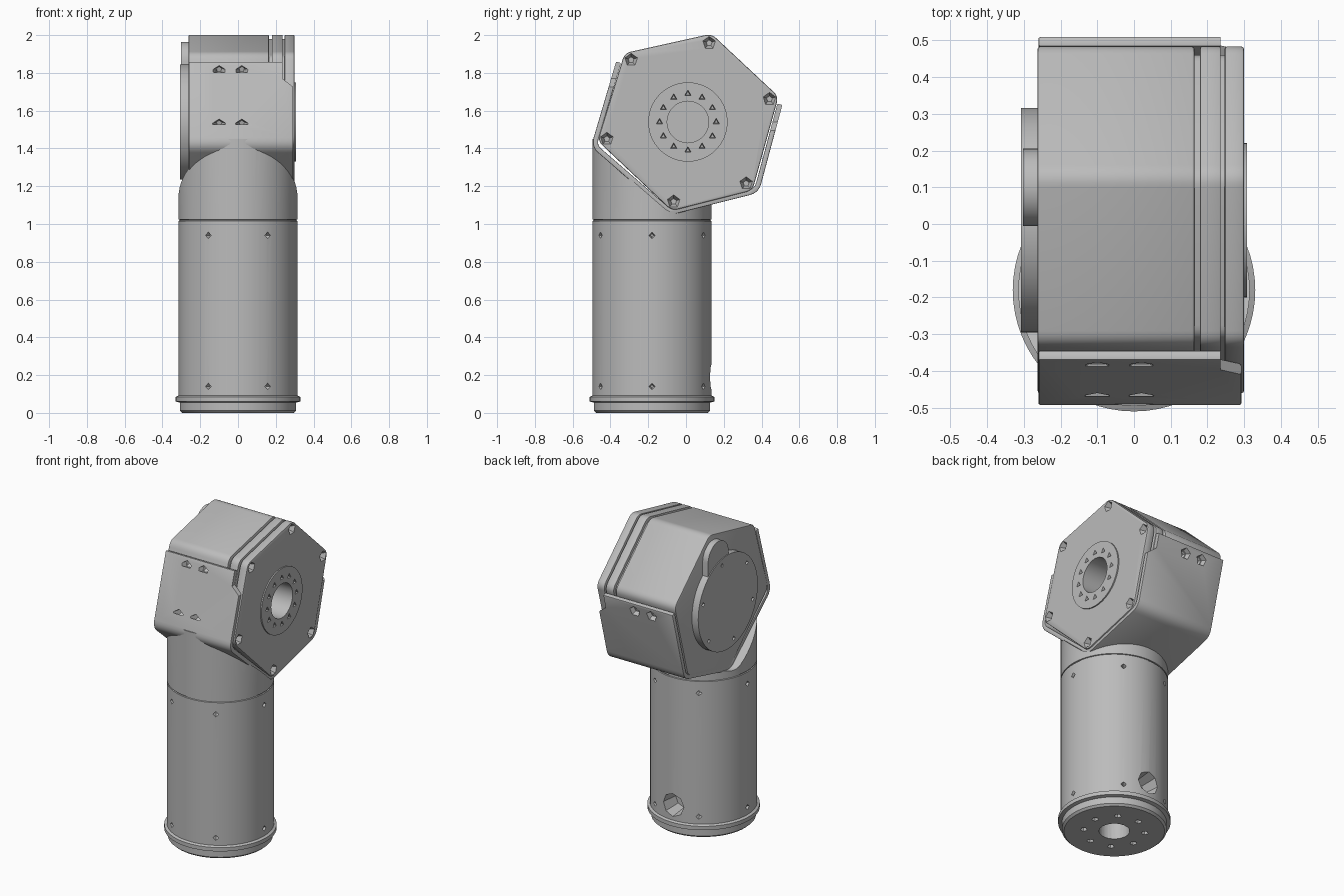
import bpy
import bmesh
from math import cos, sin, pi, radians
from mathutils import Vector, Matrix

if "Cube" in bpy.data.objects:
    bpy.data.objects.remove(bpy.data.objects["Cube"], do_unlink=True)

grey = bpy.data.materials.new("machined_grey")
grey.use_nodes = True
COLOR = (0.5, 0.5, 0.5, 1)
grey.diffuse_color = COLOR
grey.node_tree.nodes["Principled BSDF"].inputs["Base Color"].default_value = COLOR

HUB_Y, HUB_Z = 0.01, 1.54
TUBE_Y = -0.18


def make_object(name, bm):
    bmesh.ops.recalc_face_normals(bm, faces=bm.faces)
    mesh = bpy.data.meshes.new(name)
    bm.to_mesh(mesh)
    bm.free()
    mesh.materials.append(grey)
    obj = bpy.data.objects.new(name, mesh)
    bpy.context.scene.collection.objects.link(obj)
    return obj


def prism(name, outline, x0, x1):
    """Extrude a (y, z) outline along x."""
    bm = bmesh.new()
    face = bm.faces.new([bm.verts.new((x0, y, z)) for y, z in outline])
    new = bmesh.ops.extrude_face_region(bm, geom=[face])["geom"]
    verts = [v for v in new if isinstance(v, bmesh.types.BMVert)]
    bmesh.ops.translate(bm, verts=verts, vec=(x1 - x0, 0, 0))
    return make_object(name, bm)


def round_corners(points, radius, closed=True, steps=5):
    """Replace the corners of a polyline by short curves."""
    pts = [Vector(p) for p in points]
    out = []
    for i, p in enumerate(pts):
        if not closed and i in (0, len(pts) - 1):
            out.append(p)
            continue
        a = p + (pts[i - 1] - p).normalized() * radius
        b = p + (pts[(i + 1) % len(pts)] - p).normalized() * radius
        for k in range(steps + 1):
            t = k / steps
            out.append(a * (1 - t) ** 2 + p * 2 * t * (1 - t) + b * t * t)
    return out


def circle(cy, cz, r, n=64, start=0.0, end=2 * pi):
    full = end - start >= 2 * pi
    return [Vector((cy + r * cos(start + (end - start) * k / (n if full else n - 1)),
                    cz + r * sin(start + (end - start) * k / (n if full else n - 1))))
            for k in range(n)]


def add_cone(bm, at, direction, r_out, r_in, depth, sides):
    """Add a cutter sunk to the given depth against direction."""
    d = Vector(direction).normalized()
    over = 0.004
    rot = d.to_track_quat("Z", "Y").to_matrix().to_4x4()
    mid = Vector(at) + d * (over - depth) / 2
    bmesh.ops.create_cone(bm, cap_ends=True, segments=sides, radius1=r_in, radius2=r_out,
                          depth=depth + over, matrix=Matrix.Translation(mid) @ rot)


def finish(obj, cutters=(), bevel=0):
    """Bevel, cut and shade a part, with the modifiers applied."""
    if bevel:
        mod = obj.modifiers.new("bevel", "BEVEL")
        mod.width, mod.segments = bevel, 2
        mod.limit_method, mod.angle_limit = "ANGLE", radians(50)
    for cutter in cutters:
        mod = obj.modifiers.new("cut", "BOOLEAN")
        mod.operation, mod.solver, mod.object = "DIFFERENCE", "EXACT", cutter
    bpy.context.view_layer.update()
    graph = bpy.context.evaluated_depsgraph_get()
    mesh = bpy.data.meshes.new_from_object(obj.evaluated_get(graph))
    obj.modifiers.clear()
    obj.data = mesh
    for poly in mesh.polygons:
        poly.use_smooth = True
    mesh.set_sharp_from_angle(angle=radians(25))


# Outlines of the six-sided head and its wrap-around cover
hexagon = [(0.135, 2.007), (0.49, 1.675), (0.352, 1.178),
           (-0.075, 1.07), (-0.468, 1.44), (-0.325, 1.905)]
head_outline = round_corners(hexagon, 0.035)
cover_path = round_corners([(-0.37, 1.86), (-0.503, 1.41), (-0.085, 1.047),
                            (0.385, 1.165), (0.51, 1.63)], 0.05, closed=False)


def inset(path, amount):
    out = []
    for i, p in enumerate(path):
        t = (path[min(i + 1, len(path) - 1)] - path[max(i - 1, 0)]).normalized()
        out.append(p + Vector((-t.y, t.x)) * amount)
    return out


# Cutter for every screw pit
pits = bmesh.new()
for k in range(6):
    d = Vector((cos(k * pi / 3), sin(k * pi / 3), 0))
    for z in (0.14, 0.94):
        add_cone(pits, d * 0.313 + Vector((0, TUBE_Y, z)), d, 0.018, 0.008, 0.03, 4)
hex_mid = sum((Vector(p) for p in hexagon), Vector((0, 0))) / 6
for p in hexagon:
    q = Vector(p) + (hex_mid - Vector(p)).normalized() * 0.05
    add_cone(pits, (0.3, q.x, q.y), (1, 0, 0), 0.037, 0.016, 0.035, 5)
for k in range(12):
    a = k * pi / 6
    add_cone(pits, (0.308, HUB_Y + 0.15 * cos(a), HUB_Z + 0.15 * sin(a)),
             (1, 0, 0), 0.02, 0.012, 0.04, 3)
for k in range(6):
    a = k * pi / 3 + 0.3
    add_cone(pits, (-0.308, HUB_Y + 0.265 * cos(a), HUB_Z + 0.265 * sin(a)),
             (-1, 0, 0), 0.015, 0.008, 0.025, 4)
for k in range(8):
    a = k * pi / 4 + 0.2
    add_cone(pits, (0.18 * cos(a), TUBE_Y + 0.18 * sin(a), 0), (0, 0, -1), 0.022, 0.012, 0.04, 5)
for start, end in ((cover_path[0], cover_path[3]), (cover_path[-1], cover_path[-4])):
    along = (end - start).normalized()
    side = -1 if start.x < 0 else 1
    for dist in (0.055, 0.35):
        p = start + along * dist
        normal = (0, side * abs(along.y), -abs(along.x))
        for x in (-0.1, 0.02):
            add_cone(pits, (x, p.x, p.y), normal, 0.038, 0.015, 0.045, 5)
pit_cutter = make_object("pit_cutter", pits)

# Cutter for the hub bore, base bore and cable port
bores = bmesh.new()
add_cone(bores, (0.32, HUB_Y, HUB_Z), (1, 0, 0), 0.11, 0.11, 0.42, 32)
add_cone(bores, (0, TUBE_Y, 0), (0, 0, -1), 0.09, 0.09, 0.2, 24)
add_cone(bores, (0, TUBE_Y + 0.32, 0.19), (0, 1, 0), 0.075, 0.06, 0.12, 8)
bore_cutter = make_object("bore_cutter", bores)

# Cutters that notch the cover arms and clear the tube from the head
notches = bmesh.new()
for y, z in ((-0.45, 1.86), (0.45, 1.63)):
    profile = [(0.235, z - 0.09), (0.3, z - 0.14), (0.4, z - 0.14), (0.4, z + 0.1), (0.235, z + 0.1)]
    face = notches.faces.new([notches.verts.new((x, y - 0.15, h)) for x, h in profile])
    new = bmesh.ops.extrude_face_region(notches, geom=[face])["geom"]
    bmesh.ops.translate(notches, vec=(0, 0.3, 0),
                        verts=[v for v in new if isinstance(v, bmesh.types.BMVert)])
notch_cutter = make_object("notch_cutter", notches)
head_cutter = prism("head_cutter", inset(cover_path, 0.008) + [Vector((0, 2.2))], -0.5, 0.5)

# Tube with base flange and seam
profile = [(0, 0), (0.295, 0), (0.308, 0.012), (0.308, 0.055), (0.33, 0.06), (0.33, 0.085),
           (0.315, 0.092), (0.315, 1.016), (0.309, 1.018), (0.309, 1.022), (0.315, 1.024),
           (0.315, 1.45), (0, 1.45)]
bm = bmesh.new()
verts = [bm.verts.new((r, 0, z)) for r, z in profile]
edges = [bm.edges.new(pair) for pair in zip(verts, verts[1:])]
bmesh.ops.spin(bm, geom=verts + edges, cent=(0, 0, 0), axis=(0, 0, 1), angle=2 * pi, steps=64)
bmesh.ops.remove_doubles(bm, verts=bm.verts, dist=0.0005)
bmesh.ops.translate(bm, verts=bm.verts, vec=(0, TUBE_Y, 0))
finish(make_object("arm_tube", bm), (head_cutter, bore_cutter, pit_cutter))

# Head: housing, spacer and end plate around a slightly smaller core
finish(prism("head_housing", head_outline, -0.263, 0.165), (bore_cutter, pit_cutter), 0.008)
finish(prism("spacer_ring", head_outline, 0.18, 0.236), (bore_cutter,), 0.004)
finish(prism("end_plate", head_outline, 0.246, 0.3), (bore_cutter, pit_cutter), 0.008)
core = [hex_mid + (p - hex_mid) * 0.95 for p in head_outline]
finish(prism("head_core", core, -0.2, 0.27), (bore_cutter, pit_cutter))

# Cover sheet wrapped around the lower head
cover = prism("wrap_cover", cover_path + inset(cover_path, 0.027)[::-1], -0.26, 0.292)
finish(cover, (notch_cutter, pit_cutter), 0.005)

# Output hub on one side, round cap with a tab on the other
finish(prism("output_hub", circle(HUB_Y, HUB_Z, 0.21), 0.29, 0.308), (bore_cutter, pit_cutter))
finish(prism("side_cap", circle(HUB_Y, HUB_Z, 0.305), -0.308, -0.25), (pit_cutter,))
tab = circle(0.1, 1.86, 0.105, 20, 0, pi) + [Vector((-0.005, 1.7)), Vector((0.205, 1.7))]
finish(prism("cap_tab", tab, -0.302, -0.25))

for cutter in (pit_cutter, bore_cutter, notch_cutter, head_cutter):
    bpy.data.objects.remove(cutter, do_unlink=True)
